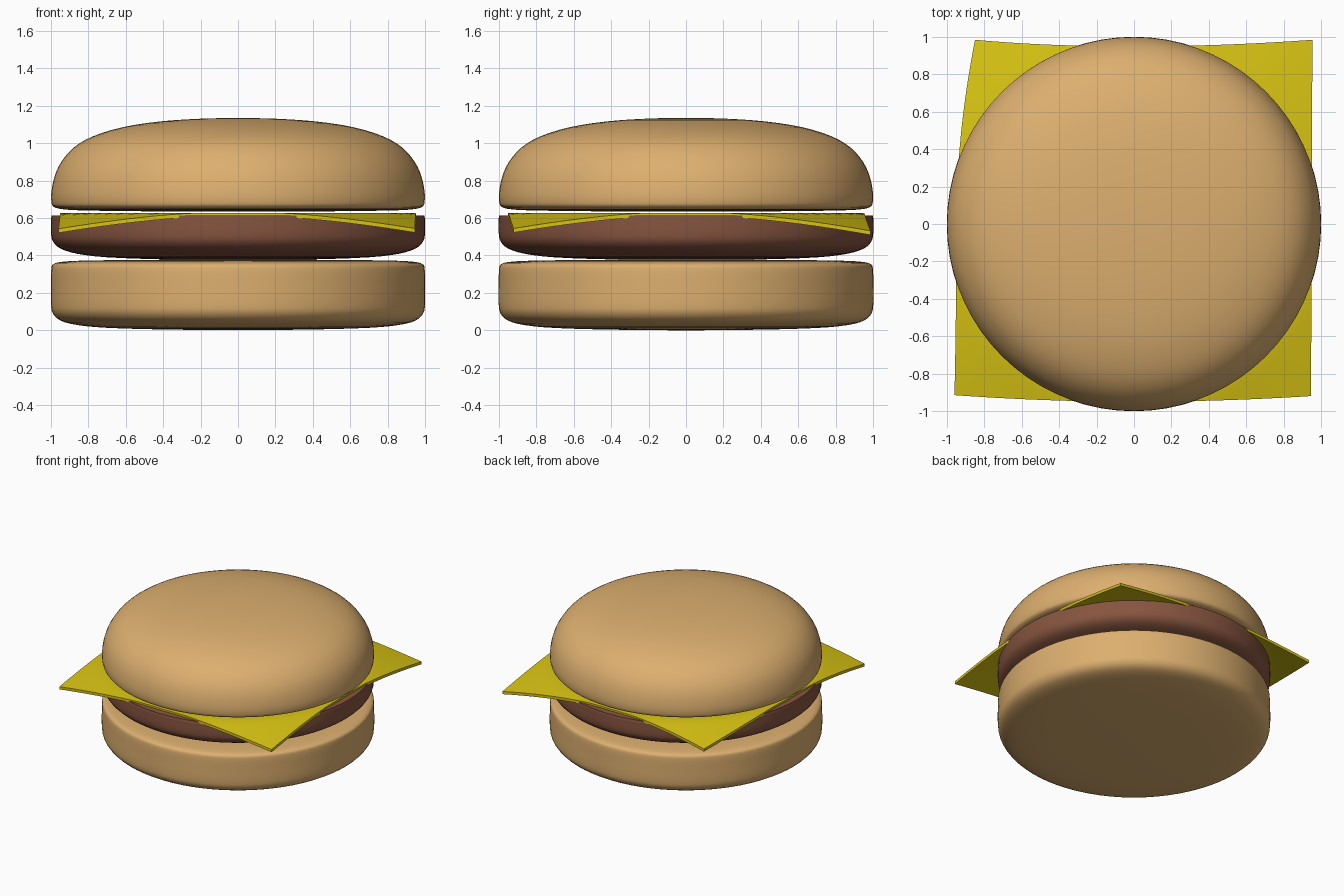
import bpy, bmesh, math
from mathutils import Vector

if "Cube" in bpy.data.objects:
    bpy.data.objects.remove(bpy.data.objects["Cube"])

SEGMENTS = 72


def material(name, color):
    mat = bpy.data.materials.new(name)
    mat.diffuse_color = (*color, 1)
    mat.use_nodes = True
    mat.node_tree.nodes["Principled BSDF"].inputs["Base Color"].default_value = mat.diffuse_color
    return mat


def finish(bm, name, mat, angle):
    bmesh.ops.recalc_face_normals(bm, faces=bm.faces)
    mesh = bpy.data.meshes.new(name)
    bm.to_mesh(mesh)
    bm.free()
    obj = bpy.data.objects.new(name, mesh)
    bpy.context.collection.objects.link(obj)
    mesh.materials.append(mat)
    bpy.ops.object.select_all(action='DESELECT')
    obj.select_set(True)
    bpy.context.view_layer.objects.active = obj
    bpy.ops.object.shade_smooth_by_angle(angle=math.radians(angle))
    return obj


def smooth_profile(points, steps=3):
    """Round a profile with a Catmull-Rom curve."""
    pts = [Vector(p) for p in points]
    ext = [pts[0]] + pts + [pts[-1]]
    out = []
    for a, b, c, d in zip(ext, ext[1:], ext[2:], ext[3:]):
        for i in range(steps):
            t = i / steps
            out.append(0.5 * (2 * b + (c - a) * t + (2 * a - 5 * b + 4 * c - d) * t * t
                              + (3 * b - a - 3 * c + d) * t ** 3))
    return out + [pts[-1]]


def lathe(name, points, mat):
    bm = bmesh.new()
    verts = [bm.verts.new((max(r, 0), 0, z)) for r, z in smooth_profile(points)]
    edges = [bm.edges.new(pair) for pair in zip(verts, verts[1:])]
    bmesh.ops.spin(bm, geom=verts + edges, cent=(0, 0, 0), axis=(0, 0, 1),
                   angle=math.tau, steps=SEGMENTS)
    bmesh.ops.remove_doubles(bm, verts=bm.verts, dist=0.0005)
    return finish(bm, name, mat, 60)


bun = material("bun", (0.72, 0.43, 0.16))
meat = material("meat", (0.24, 0.09, 0.05))
cheese_mat = material("cheese", (0.68, 0.54, 0.006))

# Bottom bun
lathe("bottom_bun", [(0, 0), (0.4, 0.004), (0.7, 0.013), (0.86, 0.028), (0.95, 0.052),
                     (0.99, 0.09), (1, 0.14), (1, 0.24), (0.998, 0.33), (0.985, 0.354),
                     (0.94, 0.366), (0.8, 0.373), (0.4, 0.377), (0, 0.378)], bun)

# Patty
lathe("patty", [(0, 0.375), (0.4, 0.379), (0.7, 0.39), (0.86, 0.409), (0.95, 0.437),
                (0.99, 0.475), (1, 0.52), (1, 0.58), (0.997, 0.606), (0.97, 0.614),
                (0.7, 0.616), (0, 0.616)], meat)

# Top bun
lathe("top_bun", [(0, 0.634), (0.5, 0.636), (0.8, 0.64), (0.93, 0.646), (0.985, 0.66),
                  (0.998, 0.69), (0.997, 0.745), (0.98, 0.825), (0.945, 0.9),
                  (0.88, 0.975), (0.78, 1.035), (0.62, 1.085), (0.42, 1.116),
                  (0.2, 1.131), (0, 1.135)], bun)

# Cheese slice: a square sheet with pulled, drooping corners
corner_pull = {(-1, 1): (0.10, 0.035), (1, 1): (0.005, 0.035),
               (1, -1): (-0.005, 0.03), (-1, -1): (-0.01, 0.035)}
bm = bmesh.new()
bmesh.ops.create_grid(bm, x_segments=32, y_segments=32, size=1)
for v in bm.verts:
    u, w = v.co.x, v.co.y
    dx, dy = corner_pull[(1 if u > 0 else -1, 1 if w > 0 else -1)]
    pull = (u * w) ** 2
    x, y = 0.95 * u + pull * dx, 0.95 * w + pull * dy
    droop = 0.24 * max(0, math.hypot(x, y) - 0.97)
    v.co = (x, y, 0.606 - droop)
bottom = bm.faces[:]
top = bmesh.ops.extrude_face_region(bm, geom=bottom, use_keep_orig=True)["geom"]
for v in top:
    if isinstance(v, bmesh.types.BMVert):
        v.co.z += 0.022
finish(bm, "cheese_slice", cheese_mat, 40)
